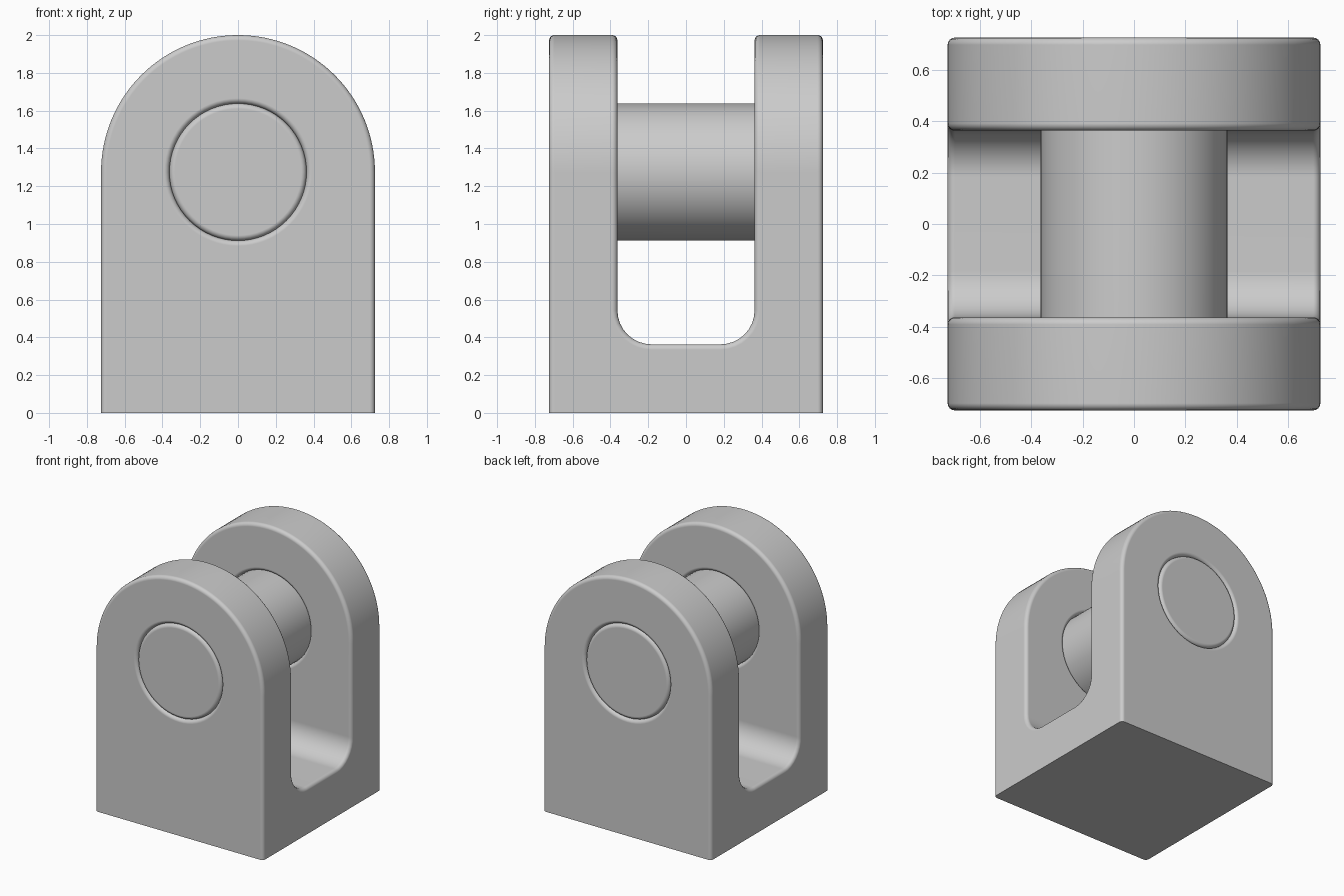
import bpy, bmesh
from math import sin, cos, pi, radians

if "Cube" in bpy.data.objects:
    bpy.data.objects.remove(bpy.data.objects["Cube"])

HALF = 0.725       # half width and depth of the fork
AXIS_Z = 1.275     # height of the pin axis
SLOT = 0.363       # half width of the slot, and its floor height
FILLET = 0.18
PIN_R = 0.363
ROUND = 0.028

grey = bpy.data.materials.new("plain grey")
grey.use_nodes = True
colour = (0.6, 0.6, 0.6, 1)
grey.diffuse_color = colour
grey.node_tree.nodes["Principled BSDF"].inputs["Base Color"].default_value = colour


def arc(cx, cz, r, start, end, steps):
    angles = [radians(start + (end - start) * i / steps) for i in range(steps + 1)]
    return [(cx + r * cos(a), cz + r * sin(a)) for a in angles]


def prism(name, profile, along, half_length):
    """Extrude a profile (side, height) symmetrically along x or y."""
    bm = bmesh.new()
    place = (lambda s, z, d: (d, s, z)) if along == "x" else (lambda s, z, d: (s, d, z))
    verts = [bm.verts.new(place(s, z, -half_length)) for s, z in profile]
    face = bm.faces.new(verts)
    moved = bmesh.ops.extrude_face_region(bm, geom=[face])["geom"]
    shift = place(0, 0, 2 * half_length)
    bmesh.ops.translate(bm, vec=shift, verts=[v for v in moved if isinstance(v, bmesh.types.BMVert)])
    bmesh.ops.recalc_face_normals(bm, faces=bm.faces)
    mesh = bpy.data.meshes.new(name)
    bm.to_mesh(mesh)
    bm.free()
    mesh.materials.append(grey)
    obj = bpy.data.objects.new(name, mesh)
    bpy.context.collection.objects.link(obj)
    return obj


def cut(target, cutter):
    mod = target.modifiers.new("cut", "BOOLEAN")
    mod.object, mod.operation, mod.solver = cutter, "DIFFERENCE", "EXACT"
    cutter.hide_render = True


def bake(obj):
    graph = bpy.context.evaluated_depsgraph_get()
    mesh = bpy.data.meshes.new_from_object(obj.evaluated_get(graph))
    obj.modifiers.clear()
    obj.data = mesh


def round_edges(obj):
    """Round every sharp edge except those on the ground."""
    bm = bmesh.new()
    bm.from_mesh(obj.data)
    bmesh.ops.remove_doubles(bm, verts=bm.verts, dist=0.0001)
    sharp = [e for e in bm.edges if e.is_manifold and e.calc_face_angle(0) > radians(40)
             and max(v.co.z for v in e.verts) > 0.001]
    bmesh.ops.bevel(bm, geom=sharp, offset=ROUND, segments=4, profile=0.5,
                    affect="EDGES", clamp_overlap=False, loop_slide=True)
    bm.to_mesh(obj.data)
    bm.free()
    bpy.ops.object.select_all(action="DESELECT")
    obj.select_set(True)
    bpy.context.view_layer.objects.active = obj
    bpy.ops.object.shade_smooth_by_angle(angle=radians(35))
    mod = obj.modifiers.new("even shading", "WEIGHTED_NORMAL")
    mod.keep_sharp = True


# Fork: arched block, slotted from side to side and bored for the pin
arch = [(-HALF, 0), (HALF, 0)] + arc(0, AXIS_Z, HALF, 0, 180, 64)
fork = prism("fork", arch, "y", HALF)
inner = SLOT - FILLET
slot = (arc(-inner, SLOT + FILLET, FILLET, 180, 270, 8)
        + arc(inner, SLOT + FILLET, FILLET, 270, 360, 8)
        + [(SLOT, 2.3), (-SLOT, 2.3)])
circle = arc(0, AXIS_Z, PIN_R, 0, 360, 64)[:-1]
cutters = [prism("slot_cutter", slot, "x", 1), prism("bore_cutter", circle, "y", 1)]
for cutter in cutters:
    cut(fork, cutter)
bake(fork)
for cutter in cutters:
    bpy.data.objects.remove(cutter)
round_edges(fork)

# Pin: flush with the outer faces of the fork
pin = prism("pin", circle, "y", HALF)
round_edges(pin)
